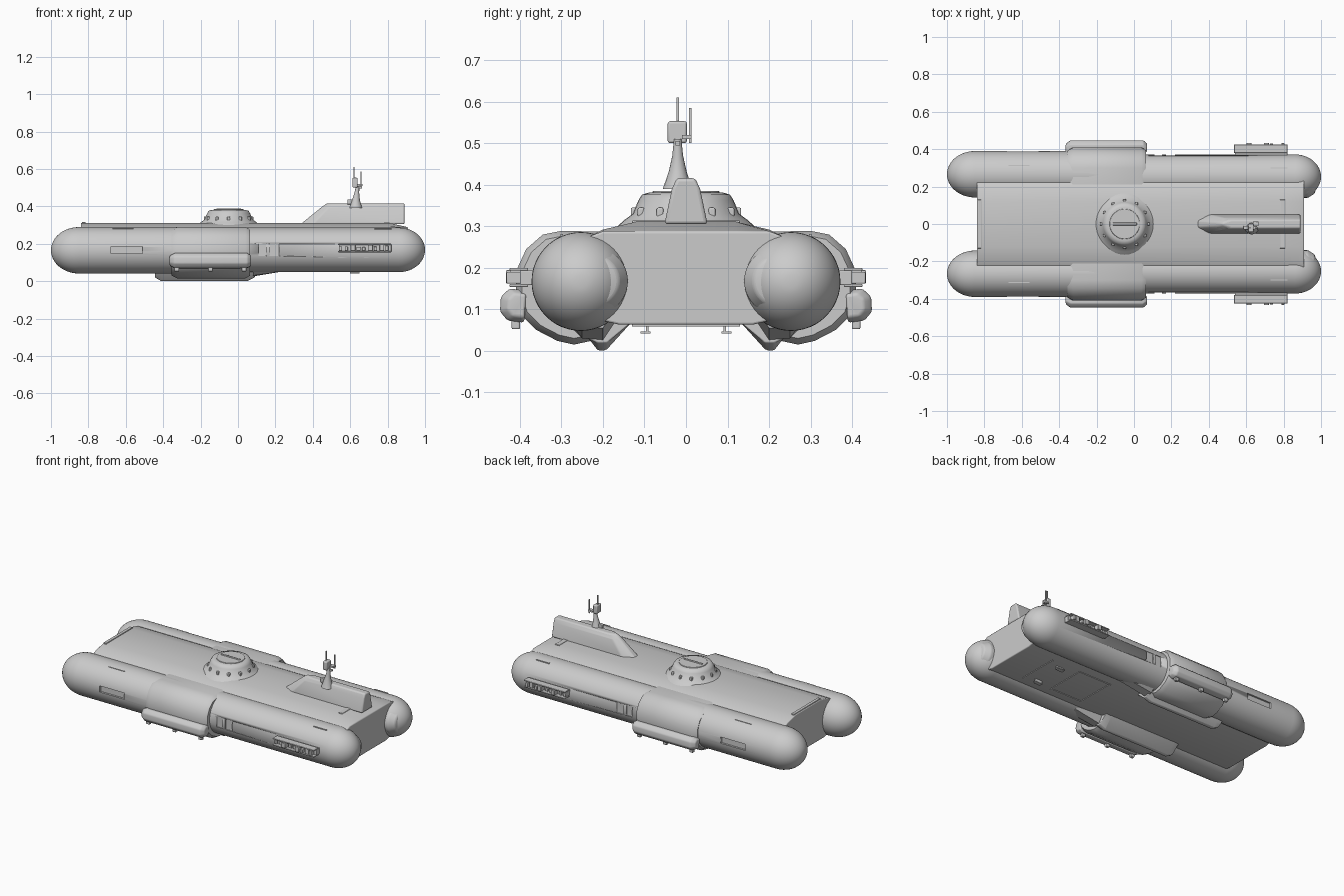
import bpy, bmesh, random
from math import sin, cos, pi

if "Cube" in bpy.data.objects:
    bpy.data.objects.remove(bpy.data.objects["Cube"])

random.seed(4)


def finish(name, bm, mirror=False, bevel=0.0, angle=35, cutter=None):
    bmesh.ops.recalc_face_normals(bm, faces=bm.faces)
    me = bpy.data.meshes.new(name)
    bm.to_mesh(me)
    bm.free()
    ob = bpy.data.objects.new(name, me)
    bpy.context.collection.objects.link(ob)
    bpy.ops.object.select_all(action='DESELECT')
    ob.select_set(True)
    bpy.context.view_layer.objects.active = ob
    bpy.ops.object.shade_smooth_by_angle(angle=angle * pi / 180)
    if cutter:
        m = ob.modifiers.new("cut", 'BOOLEAN')
        m.object, m.operation, m.solver = cutter, 'DIFFERENCE', 'EXACT'
    if bevel:
        m = ob.modifiers.new("bevel", 'BEVEL')
        m.width, m.segments, m.limit_method = bevel, 3, 'ANGLE'
    if mirror:
        m = ob.modifiers.new("mirror", 'MIRROR')
        m.use_axis = (False, True, False)
        m.use_clip = False
        m.use_mirror_merge = False
    return ob


def loft(name, rings, **kw):
    """Skin a list of equal-length closed rings and cap both ends."""
    bm = bmesh.new()
    vs = [[bm.verts.new(p) for p in r] for r in rings]
    n = len(rings[0])
    for a, b in zip(vs, vs[1:]):
        for i in range(n):
            j = (i + 1) % n
            bm.faces.new((a[i], a[j], b[j], b[i]))
    bm.faces.new(vs[0])
    bm.faces.new(vs[-1][::-1])
    return finish(name, bm, **kw)


def boxes(name, spans, **kw):
    """One mesh holding boxes given as (x0, x1, y0, y1, z0, z1)."""
    bm = bmesh.new()
    for x0, x1, y0, y1, z0, z1 in spans:
        for v in bmesh.ops.create_cube(bm, size=1)['verts']:
            v.co = ((x0 + x1) / 2 + v.co.x * (x1 - x0),
                    (y0 + y1) / 2 + v.co.y * (y1 - y0),
                    (z0 + z1) / 2 + v.co.z * (z1 - z0))
    return finish(name, bm, **kw)


def ring_x(x, y, z, r, n=48):
    return [(x, y + r * cos(2 * pi * i / n), z + r * sin(2 * pi * i / n)) for i in range(n)]


def ring_z(x, y, z, r, n=40):
    return [(x + r * cos(2 * pi * i / n), y + r * sin(2 * pi * i / n), z) for i in range(n)]


def section(x, pts):
    return [(x, y, z) for y, z in pts]


# Recess cutter for side vents and panels on the hulls
cutter = boxes("recess_cutter", [(-.68, -.51, .377, .45, .148, .186),
                                 (.11, .15, .363, .45, .135, .2),
                                 (.17, .22, .363, .45, .135, .2)])
cutter.hide_render = True
cutter.display_type = 'WIRE'

# Twin hulls: long capsules, slightly slimmer aft of the midships bulge
rings = []
for i in range(1, 13):
    t = i / 12 * pi / 2
    rings.append(ring_x(-.85 - .15 * cos(t), .266, .165, .124 * max(sin(t), .05)))
rings += [ring_x(-.25, .266, .165, .124), ring_x(0, .253, .167, .119)]
for i in range(12, 0, -1):
    t = i / 12 * pi / 2
    rings.append(ring_x(.86 + .14 * cos(t), .253, .167, .119 * max(sin(t), .05)))
loft("hull", rings, mirror=True, cutter=cutter)

# Stern caps on the inner side of each hull
loft("stern_cap", [ring_x(.86, .225, .168, .085), ring_x(.93, .222, .168, .082),
                   ring_x(.965, .222, .168, .06), ring_x(.975, .222, .168, .03)],
     mirror=True, bevel=.006)

# Central body with cambered deck and sloped stern edge
half = [(.12, .311), (.2, .292), (.235, .275), (.235, .08), (.16, .063)]
sec = half + [(-y, z) for y, z in half[::-1]]
low = [(y, min(z, .288)) for y, z in sec]
loft("body", [section(-.84, sec), section(.81, sec), section(.91, low)], bevel=.005)

# Deck plate seams at bow and stern
boxes("deck_lip", [(-.835, -.815, -.13, .13, .305, .316), (.78, .81, -.13, .13, .305, .314)],
      bevel=.003)

# Midships bulge wrapped round each hull
bulge = [(.2, .287), (.3, .289), (.345, .28), (.385, .245), (.408, .195), (.41, .13),
         (.395, .085), (.36, .05), (.31, .024), (.27, .015), (.2, .03)]
slim = [(.265 + (y - .265) * .9, .165 + (z - .165) * .9) for y, z in bulge]
loft("midships_bulge", [section(-.355, slim), section(-.325, bulge),
                        section(.04, bulge), section(.065, slim)],
     mirror=True, angle=40)

# Fender rail on each side
rail = [(.385, .145), (.425, .15), (.446, .13), (.448, .095), (.43, .073), (.39, .068)]
rail_in = [(.385 + (y - .385) * .7, .11 + (z - .11) * .7) for y, z in rail]
loft("side_rail", [section(-.365, rail_in), section(-.34, rail),
                   section(.05, rail), section(.07, rail_in)],
     mirror=True, bevel=.006, angle=50)
boxes("rail_studs", [(x, x + .025, .4, .42, .052, .08) for x in (-.34, -.16, .02)],
      mirror=True, bevel=.004)

# Keel skids underneath
keel = [(.13, .07), (.19, .004), (.2, 0), (.213, .002), (.235, .03), (.26, .07)]
keel_end = [(y, max(z, .02)) for y, z in keel]
loft("keel", [section(-.445, keel_end), section(-.41, keel),
              section(.05, keel), section(.09, keel_end)], mirror=True, bevel=.003)
loft("keel_fairing", [section(.08, [(.17, .07), (.2, .025), (.25, .03), (.29, .07)]),
                      section(.26, [(.19, .07), (.2, .055), (.25, .055), (.28, .07)])],
     mirror=True)

# Small fittings and hatch frame on the underside
boxes("bottom_fins", [(.6, .65, .09, .096, .044, .068), (.6, .65, .085, .11, .042, .047)],
      mirror=True)
boxes("bottom_hatch_frame", [(.28, .29, -.13, .13, .059, .066), (.5, .51, -.13, .13, .059, .066),
                             (.28, .51, -.13, -.12, .059, .066), (.28, .51, .12, .13, .059, .066),
                             (.7, .71, -.13, .13, .059, .066)])

# Deck turret with hatch
loft("turret", [ring_z(-.05, 0, .3, .165), ring_z(-.05, 0, .314, .15),
                ring_z(-.05, 0, .33, .128), ring_z(-.05, 0, .362, .115),
                ring_z(-.05, 0, .376, .106), ring_z(-.05, 0, .381, .09)], angle=40)
loft("turret_hatch", [ring_z(-.05, 0, .375, .082), ring_z(-.05, 0, .385, .08)], bevel=.002)
boxes("hatch_bar", [(-.115, .015, -.007, .007, .38, .389)], bevel=.003)
boxes("turret_feet", [(-.05 + .125 * cos(a) - .008, -.05 + .125 * cos(a) + .008,
                       .125 * sin(a) - .008, .125 * sin(a) + .008, .31, .345)
                      for a in [k * pi / 6 for k in range(12)]], bevel=.004)

# Dorsal fin
def fin_ring(tip, x0, x1, w, z):
    return [(tip, w * .35, z), (x0, w, z), (x1, w, z), (x1, -w, z), (x0, -w, z), (tip, -w * .35, z)]

loft("dorsal_fin", [fin_ring(.335, .4, .89, .052, .305), fin_ring(.44, .48, .89, .034, .39),
                    fin_ring(.475, .52, .89, .022, .416)], bevel=.008)
boxes("fin_step", [(.585, .61, -.03, -.01, .41, .437)], bevel=.004)

# Mast with sensor box and antennas
loft("mast", [ring_z(.63, -.02, .39, .036, 16), ring_z(.63, -.02, .43, .022, 16),
              ring_z(.635, -.02, .47, .013, 16), ring_z(.64, -.02, .51, .009, 16)])
boxes("sensor_box", [(.612, .64, -.044, .002, .5, .553)], bevel=.006)
boxes("antennas", [(.618, .624, -.023, -.017, .54, .61), (.655, .661, .007, .013, .5, .585),
                   (.635, .665, -.01, .013, .51, .52), (.64, .663, -.025, -.015, .495, .505)])

# Equipment racks on the aft quarters
rack = [(.54, .82, .35, .4, .158, .194), (.535, .82, .38, .425, .193, .2),
        (.535, .82, .38, .425, .154, .161)]
for k in range(9):
    x = .54 + .031 * k
    d = random.uniform(.405, .436)
    rack.append((x, x + random.uniform(.015, .028), .38, d, .162, random.uniform(.178, .198)))
boxes("aft_rack", rack, mirror=True, bevel=.003)

# Deck-edge fittings on the hulls
boxes("hull_fittings", [(-.67, -.56, .31, .316, .27, .281), (.73, .82, .296, .302, .27, .281)],
      mirror=True)
